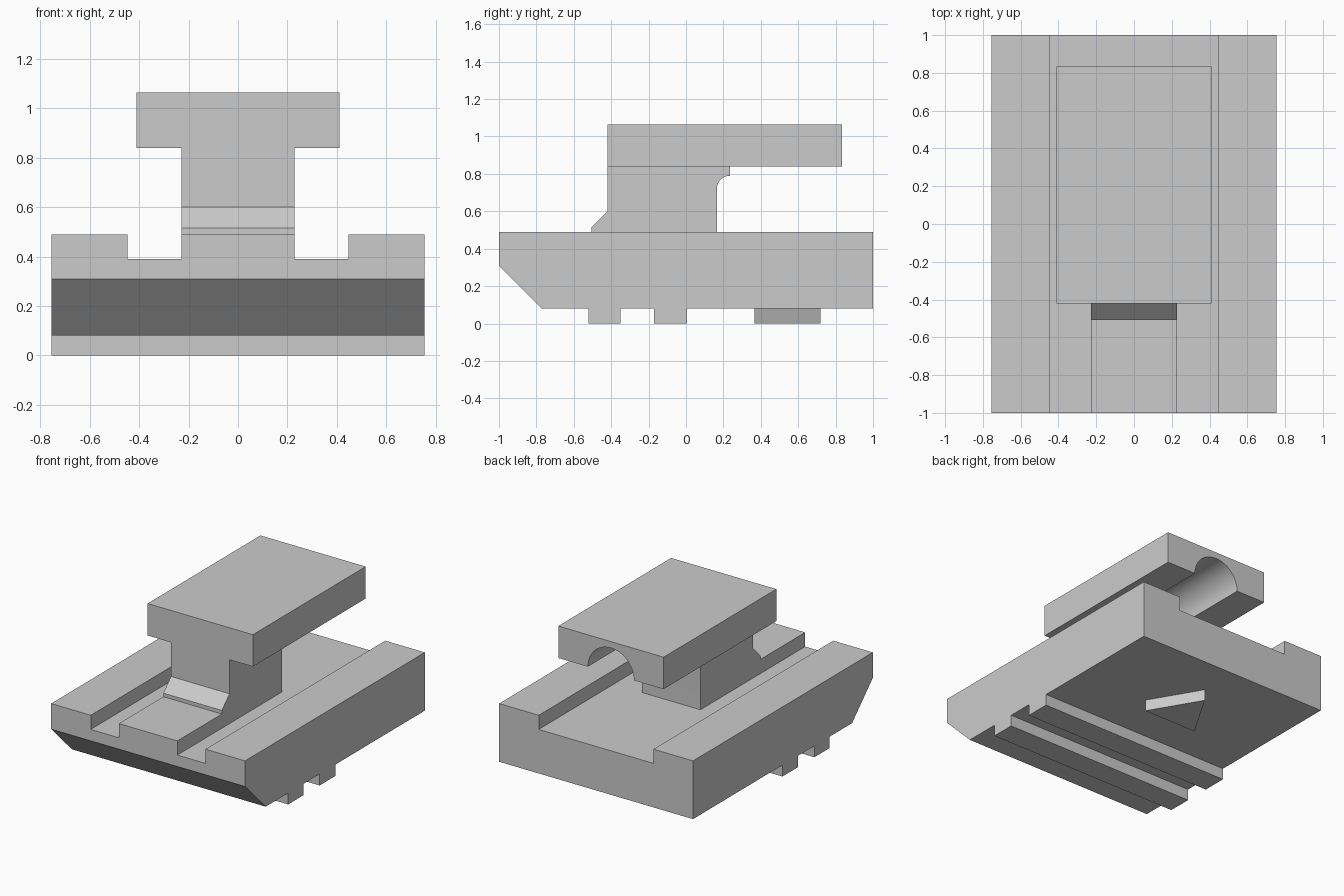
import bpy, bmesh, math
from mathutils import Vector

cube = bpy.data.objects.get("Cube")
if cube:
    bpy.data.objects.remove(cube, do_unlink=True)

grey = bpy.data.materials.new("plain grey")
grey.use_nodes = True
colour = (0.6, 0.6, 0.6, 1)
grey.diffuse_color = colour
grey.node_tree.nodes["Principled BSDF"].inputs["Base Color"].default_value = colour


def prism(name, profile, axis, start, end):
    """Extrude a closed 2D profile along the named axis."""
    place = {"x": lambda a, b, d: (d, a, b),
             "y": lambda a, b, d: (a, d, b),
             "z": lambda a, b, d: (a, b, d)}[axis]
    bm = bmesh.new()
    face = bm.faces.new([bm.verts.new(place(a, b, start)) for a, b in profile])
    moved = bmesh.ops.extrude_face_region(bm, geom=[face])["geom"]
    verts = [g for g in moved if isinstance(g, bmesh.types.BMVert)]
    bmesh.ops.translate(bm, verts=verts, vec=Vector(place(0, 0, end - start)))
    bmesh.ops.recalc_face_normals(bm, faces=bm.faces)
    mesh = bpy.data.meshes.new(name)
    bm.to_mesh(mesh)
    bm.free()
    mesh.materials.append(grey)
    obj = bpy.data.objects.new(name, mesh)
    bpy.context.collection.objects.link(obj)
    return obj


def select(obj):
    bpy.ops.object.select_all(action="DESELECT")
    obj.select_set(True)
    bpy.context.view_layer.objects.active = obj


def cut(obj, cutter):
    mod = obj.modifiers.new("cut", "BOOLEAN")
    mod.operation, mod.solver, mod.object = "DIFFERENCE", "EXACT", cutter
    select(obj)
    bpy.ops.object.modifier_apply(modifier=mod.name)
    bpy.data.objects.remove(cutter, do_unlink=True)


def rect(a0, a1, b0, b1):
    return [(a0, b0), (a1, b0), (a1, b1), (a0, b1)]


def arc(ca, cb, r, a0, a1, n):
    angles = [math.radians(a0 + (a1 - a0) * i / n) for i in range(n + 1)]
    return [(ca + r * math.cos(t), cb + r * math.sin(t)) for t in angles]


W, RAIL, STEM = 0.755, 0.447, 0.228     # half widths
LOW, FLOOR, TOP = 0.08, 0.39, 0.49      # base heights
UNDER, CROWN = 0.84, 1.065              # head heights
STEP = 0.235                            # where the head groove ends

# Base with side rails and a sloping lower front edge
half = [(W, LOW), (W, TOP), (RAIL, TOP), (RAIL, FLOOR)]
base = prism("base", half + [(-x, z) for x, z in reversed(half)], "y", -1, 1)
cut(base, prism("front_cutter", [(-1.1, 0.41), (-1.1, 0), (-0.69, 0)], "x", -1, 1))

# Cross ribs and triangular foot underneath
for name, y0, y1 in (("front_rib", -0.52, -0.35), ("middle_rib", -0.17, 0.005)):
    prism(name, rect(y0, y1, 0, LOW), "x", -W, W)
prism("triangle_foot", [(-0.21, 0.365), (0.21, 0.365), (0, 0.72)], "z", 0, LOW)

# Stem with front pad, sloping toe and rounded rear neck
neck = arc(STEP, 0.72, 0.07, 180, 90, 10)
front = [(-0.42, UNDER), (-0.42, 0.6), (-0.505, 0.515), (-0.505, TOP), (-1, TOP)]
stem = prism("stem", [(-1, FLOOR), (0.165, FLOOR)] + neck + [(STEP, UNDER)] + front,
             "x", -STEM, STEM)

# Head with a half-round groove under its rear
head = prism("head", rect(-0.41, 0.41, UNDER, CROWN), "y", -0.42, 0.835)
cut(head, prism("groove_cutter", arc(0, UNDER, 0.18, 0, 352.5, 47), "y", STEP, 0.9))

for obj in (stem, head):
    select(obj)
    bpy.ops.object.shade_smooth_by_angle(angle=math.radians(30))
